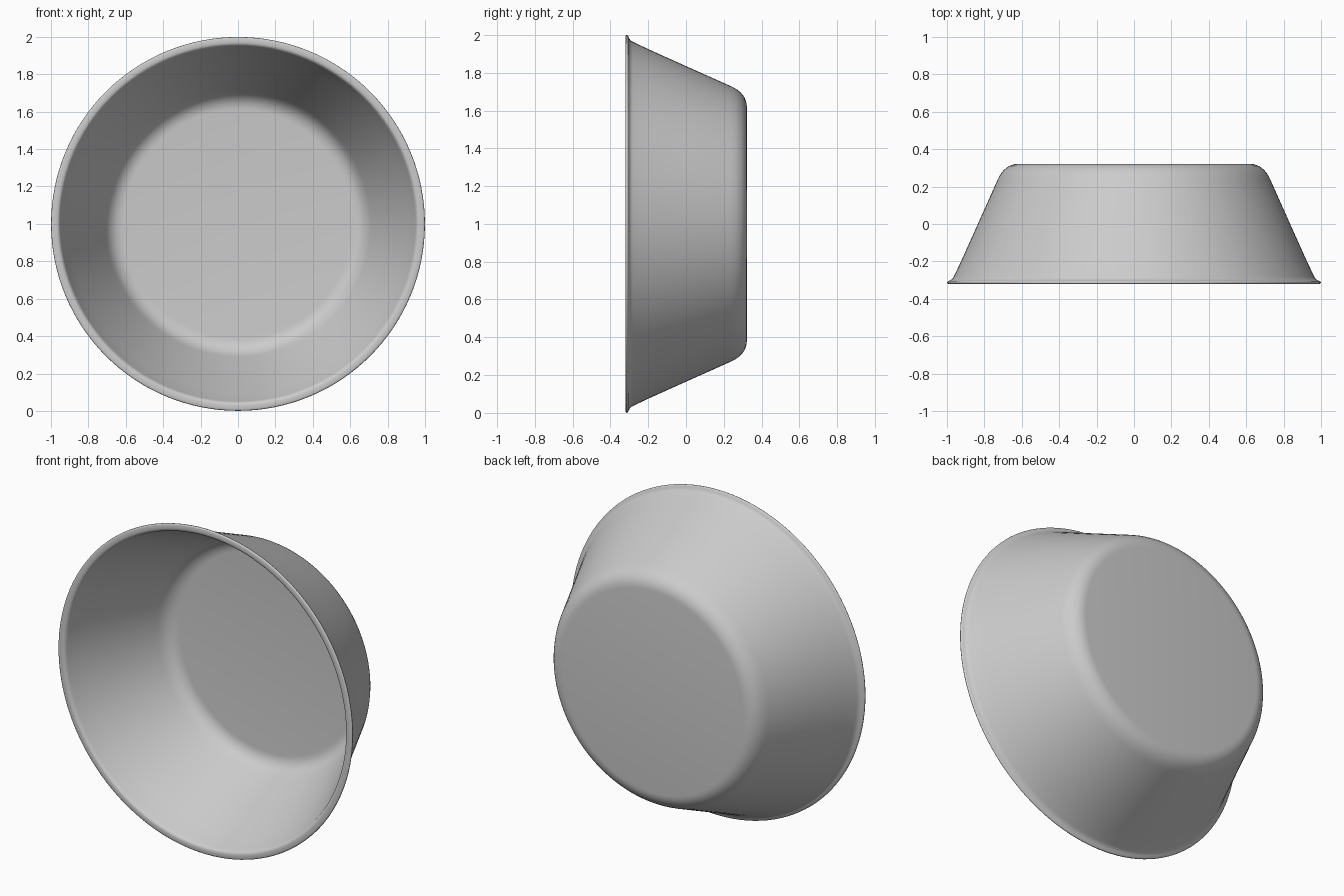
import bpy, bmesh, math
from mathutils import Vector

if "Cube" in bpy.data.objects:
    bpy.data.objects.remove(bpy.data.objects["Cube"])

SEGMENTS = 128


def rounded(a, corner, b, steps=8):
    """Quadratic curve from a to b, pulled towards corner; points are (radius, y)."""
    pts = []
    for i in range(steps + 1):
        t = i / steps
        pts.append(tuple((1 - t) ** 2 * p + 2 * t * (1 - t) * c + t * t * q
                         for p, c, q in zip(a, corner, b)))
    return pts


# Closed bowl section: outside of the base, wall, flared lip, then back along the inside
profile = [(0, 0.322)]
profile += rounded((0.62, 0.322), (0.693, 0.320), (0.73, 0.235))
profile += [(0.835, 0.0), (0.925, -0.2)]
profile += rounded((0.963, -0.28), (0.972, -0.30), (0.993, -0.305), 4)
profile += rounded((0.998, -0.309), (1.003, -0.318), (0.990, -0.321), 4)
profile += rounded((0.97, -0.321), (0.953, -0.320), (0.947, -0.295), 4)
profile += [(0.905, -0.2), (0.815, 0.0)]
profile += rounded((0.71, 0.228), (0.678, 0.300), (0.61, 0.302))
profile += [(0, 0.302)]

# Revolve the section around the y axis
bm = bmesh.new()
verts = [bm.verts.new((r, y, 1.0)) for r, y in profile]
edges = [bm.edges.new(pair) for pair in zip(verts, verts[1:])]
bmesh.ops.spin(bm, geom=verts + edges, cent=Vector((0, 0, 1)), axis=Vector((0, 1, 0)),
               angle=math.tau, steps=SEGMENTS)
bmesh.ops.remove_doubles(bm, verts=bm.verts[:], dist=1e-4)
bmesh.ops.recalc_face_normals(bm, faces=bm.faces[:])

mesh = bpy.data.meshes.new("bowl")
bm.to_mesh(mesh)
bm.free()
bowl = bpy.data.objects.new("bowl", mesh)
bpy.context.collection.objects.link(bowl)

# Smooth shading
bpy.context.view_layer.objects.active = bowl
bowl.select_set(True)
bpy.ops.object.shade_smooth_by_angle(angle=math.radians(40))
